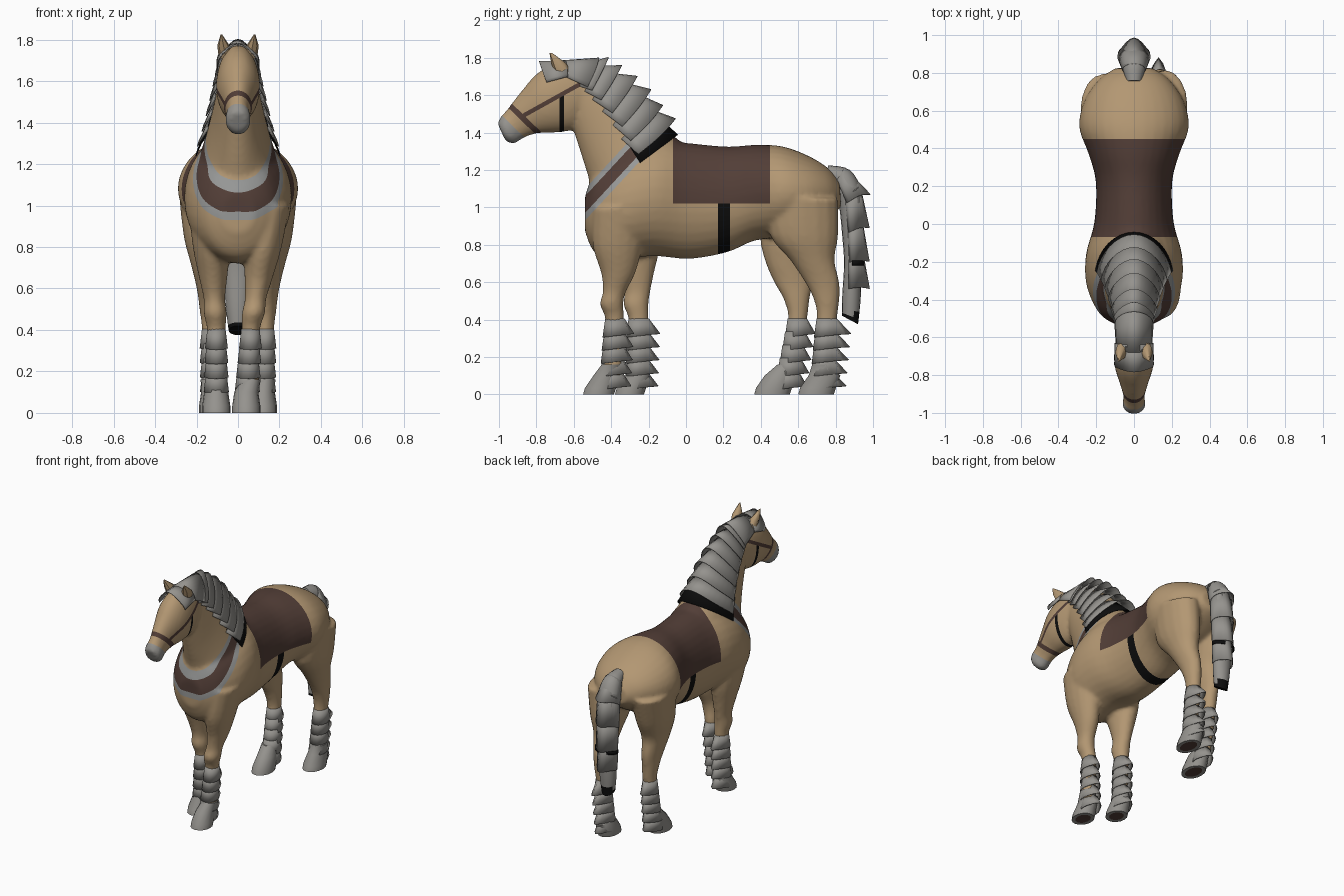
import bpy, bmesh, math
from mathutils import Vector

if "Cube" in bpy.data.objects:
    bpy.data.objects.remove(bpy.data.objects["Cube"])


def material(name, rgb):
    m = bpy.data.materials.new(name)
    m.diffuse_color = (*rgb, 1)
    m.use_nodes = True
    m.node_tree.nodes["Principled BSDF"].inputs["Base Color"].default_value = m.diffuse_color
    return m


TAN = material("tan coat", (0.45, 0.31, 0.17))
GREY = material("grey hair", (0.30, 0.29, 0.27))
BLACK = material("black", (0.004, 0.004, 0.004))
BROWN = material("brown leather", (0.085, 0.048, 0.038))
TRIM = material("light grey trim", (0.31, 0.315, 0.31))


# A station is (front y, front z, back y, back z, half width, x centre)
def ring(st, spike=(0, 0), arc=math.pi, n=16):
    yp, zp, yq, zq, w, x = (*st, 0)[:6]
    closed = arc >= math.pi
    pts = []
    for j in range(n if closed else n + 1):
        a = -arc + 2 * arc * j / n
        k = max(0, math.cos(a)) ** 5
        t = math.cos(a) / 2
        pts.append((x + w * math.sin(a), (yp + yq) / 2 + (yq - yp) * t + spike[0] * k,
                    (zp + zq) / 2 + (zq - zp) * t + spike[1] * k))
    return pts


def resample(sts, m=4):
    """Catmull-Rom curve through stations."""
    sts = [(*s, 0)[:6] for s in sts]
    out = []
    for i in range(len(sts) - 1):
        a, b, c, d = sts[max(i - 1, 0)], sts[i], sts[i + 1], sts[min(i + 2, len(sts) - 1)]
        for k in range(m):
            t = k / m
            out.append(tuple(0.5 * (2 * q + (r - p) * t + (2 * p - 5 * q + 4 * r - s) * t * t
                                    + (3 * q - p - 3 * r + s) * t ** 3)
                             for p, q, r, s in zip(a, b, c, d)))
    return out + [sts[-1]]


def skin(bm, rings, closed=True, cap=True):
    rows = [[bm.verts.new(p) for p in r] for r in rings]
    n = len(rows[0])
    for a, b in zip(rows, rows[1:]):
        for j in range(n if closed else n - 1):
            k = (j + 1) % n
            bm.faces.new((a[j], a[k], b[k], b[j]))
    if cap:
        bm.faces.new(rows[0])
        bm.faces.new(rows[-1])
        bmesh.ops.recalc_face_normals(bm, faces=bm.faces)


def finish(name, bm, mats):
    for f in bm.faces:
        f.smooth = True
    for e in bm.edges:
        e.smooth = e.calc_face_angle(0) < 0.7
    me = bpy.data.meshes.new(name)
    bm.to_mesh(me)
    bm.free()
    for m in mats:
        me.materials.append(m)
    ob = bpy.data.objects.new(name, me)
    bpy.context.collection.objects.link(ob)
    return ob


def loft(name, rings, mats, second=None):
    """Closed solid; faces passing the second() rule get the second colour."""
    bm = bmesh.new()
    skin(bm, rings)
    for f in bm.faces:
        f.material_index = int(bool(second and second(f)))
    return finish(name, bm, mats)


def plate(name, rings, closed, mat=GREY):
    """Thin overlapping tuft."""
    bm = bmesh.new()
    skin(bm, rings, closed, False)
    ob = finish(name, bm, [mat])
    s = ob.modifiers.new("thickness", 'SOLIDIFY')
    s.thickness, s.offset = 0.005, -1
    return ob


TORSO = [(-.54, .87, -.54, 1.06, .08), (-.485, .755, -.47, 1.22, .18), (-.36, .72, -.30, 1.32, .25),
         (-.18, .74, -.15, 1.355, .255), (.02, .725, .0, 1.345, .21), (.22, .76, .22, 1.325, .202),
         (.36, .82, .38, 1.335, .24), (.50, .84, .52, 1.325, .29), (.64, .88, .655, 1.275, .265),
         (.76, .95, .76, 1.21, .19), (.83, 1.0, .82, 1.14, .10)]
NECK = [(-.62, 1.50, -.53, 1.77, .08), (-.60, 1.41, -.42, 1.715, .095), (-.55, 1.25, -.26, 1.60, .125),
        (-.515, 1.12, -.13, 1.44, .165), (-.53, .97, .0, 1.33, .21)]
HEAD = [(-.56, 1.46, -.50, 1.74, .08), (-.60, 1.415, -.66, 1.775, .10), (-.70, 1.40, -.785, 1.725, .104),
        (-.80, 1.395, -.885, 1.615, .074), (-.87, 1.37, -.955, 1.525, .055),
        (-.92, 1.34, -.99, 1.485, .062), (-.965, 1.355, -1.008, 1.45, .045)]
# Leg levels shared by each pair: (z, half width), hip down to fetlock
FRONT = [(1.0, .10), (.8, .09), (.65, .068), (.55, .052), (.48, .056), (.38, .044), (.1, .044)]
BACK = [(1.05, .12), (.85, .108), (.72, .082), (.6, .06), (.5, .052), (.38, .044), (.1, .044)]


def leg_rows(levels, fronts, backs, x_top, x_low):
    """Stations with x easing in from shoulder or hip to fetlock."""
    rows = []
    for (z, w), f, b in zip(levels, fronts, backs):
        t = min(1, (levels[0][0] - z) / .62)
        rows.append((f, z, b, z, w, x_top + (x_low - x_top) * t))
    return rows


# name: stations, hoof toe, heel and x, tuft length
LEGS = {
    "front_right": (leg_rows(FRONT, (-.50, -.50, -.455, -.445, -.46, -.43, -.45),
                             (-.2, -.23, -.27, -.32, -.335, -.33, -.345), .15, .06), -.55, -.385, .04, .04),
    "front_left": (leg_rows(FRONT, (-.46, -.42, -.36, -.33, -.335, -.305, -.31),
                            (-.16, -.14, -.17, -.19, -.2, -.2, -.21), -.14, -.104), -.38, -.225, -.105, .05),
    "back_right": (leg_rows(BACK, (.44, .45, .555, .635, .685, .70, .675),
                            (.815, .815, .795, .82, .82, .805, .78), .165, .13), .60, .79, .12, .065),
    "back_left": (leg_rows(BACK, (.42, .395, .42, .47, .525, .545, .49),
                           (.80, .73, .67, .675, .66, .645, .60), -.165, -.13), .365, .555, -.12, .035),
}

# Horse body: lofted parts fused into one skin
bm = bmesh.new()
for part in (TORSO, NECK, HEAD):
    skin(bm, [ring(s, n=32) for s in resample(part)])
for rows, *_ in LEGS.values():
    skin(bm, [ring(s) for s in resample(rows)])
body = finish("horse_body", bm, [])
r = body.modifiers.new("fuse", 'REMESH')
r.mode, r.voxel_size = 'VOXEL', 0.013
s = body.modifiers.new("soften", 'SMOOTH')
s.factor, s.iterations = 0.5, 5
fused = bpy.data.meshes.new_from_object(body.evaluated_get(bpy.context.evaluated_depsgraph_get()))
body.modifiers.clear()
body.data = fused

# Painted tack: cut the skin along edges, then colour by rule
COLLAR = (-.05, -.01, .08, .12)
cuts = [((0, y, 0), (0, 1, 0)) for y in (-.07, .45, .17, .235, -.677, -.653)]
cuts += [((0, 0, 1.02), (0, 0, 1))]
cuts += [((0, -.54, .98 + t), (0, -1.08, 1)) for t in COLLAR]
cuts += [((0, -.7 * s / 1.0084, -.72 * s / 1.0084), (0, -.7, -.72)) for s in (-.468, -.438, -.385)]
cuts += [((0, -.87, 1.49 + t), (0, -.556, 1)) for t in (-.013, .013)]
bm = bmesh.new()
bm.from_mesh(body.data)
for co, no in cuts:
    bmesh.ops.bisect_plane(bm, geom=bm.verts[:] + bm.edges[:] + bm.faces[:], dist=1e-5,
                           plane_co=co, plane_no=Vector(no).normalized())


def coat(c):
    x, y, z = c
    if y < -.56 and z > 1.33:  # head: muzzle and bridle
        s = -.7 * y - .72 * z
        if s > -.385:
            return 1
        if -.468 < s < -.438:
            return 3
        if y > -.87 and abs(z - 1.49 - .556 * (y + .87)) < .013:
            return 3
        return 2 if abs(y + .665) < .012 and z < 1.60 else 0
    if -.07 < y < .45 and z > 1.02:  # saddle cloth
        return 3
    if .17 < y < .235 and z < 1.02:  # girth
        return 2
    t = z - .98 - 1.08 * (y + .54)
    if y < -.12 and z > .85 and COLLAR[0] < t < COLLAR[3]:  # chest collar
        return 3 if COLLAR[1] < t < COLLAR[2] else 4
    return 0


for f in bm.faces:
    f.smooth = True
    f.material_index = coat(f.calc_center_median())
bm.to_mesh(body.data)
bm.free()
for m in (TAN, GREY, BLACK, BROWN, TRIM):
    body.data.materials.append(m)

# Hooves with brown soles, and feathered lower legs
for leg, (rows, toe, heel, hx, tuft) in LEGS.items():
    (f0, _, b0, _, _, x0), (f1, _, b1, _, _, x1) = rows[-2:]
    loft(leg + "_hoof", [ring(s) for s in ((f1, .16, b1, .16, .05, x1), (toe + .055, .10, heel + .035, .10, .058, hx),
                                           (toe + .01, .035, heel + .01, .03, .068, hx), (toe, 0, heel, 0, .068, hx),
                                           (toe + .025, .001, heel - .025, .001, .045, hx))],
         [GREY, BROWN], lambda f: len(f.verts) > 4 and f.normal.z < -.7)
    for i in range(5):
        t, z = i / 4, .405 - .07 * i
        f, b, x = f0 + (f1 - f0) * t, b0 + (b1 - b0) * t, x0 + (hx - x0) * t
        top = ring((f - .002, z, b + .002, z, .045 + .008 * t, x), n=14)
        low = ring((f - .016, z - .10, b + .013, z - .085, .056 + .008 * t, x), (tuft, .005), n=14)
        plate(f"{leg}_feather_{i + 1}", [top, low], True)

# Mane: overlapping tufts draped over the neck
neck = resample(NECK)


def drape(i, out, wide):
    yp, zp, yq, zq, w, x = neck[i]
    return (yp, zp, yq + out * .7, zq + out * .7, w + wide, x)


plate("mane_crown", [ring((-.65, 1.58, -.68, 1.785, .098), arc=1.3),
                     ring(drape(2, .03, .02), (0, .03), 1.4)], False)
for k in range(6):
    plate(f"mane_tuft_{k + 1}", [ring(drape(2 * k, .008, .005), arc=1.5),
                                 ring(drape(2 * k + 3, .035, .024), (.015, .045), arc=1.4)], False)
plate("mane_underside", [ring(drape(10, .005, .004), arc=1.42),
                         ring(drape(14, .02, .018), arc=1.42)], False, BLACK)
# Forelock between the ears
plate("forelock", [ring((-.72, 1.60, -.775, 1.748, .105), (-.01, .035), 1.65),
                   ring((-.62, 1.60, -.64, 1.785, .104), arc=1.5)], False)

# Ears
for name, s in (("right_ear", 1), ("left_ear", -1)):
    loft(name, [ring(st, n=8) for st in ((-.70, 1.71, -.61, 1.71, .034, .058 * s),
                                         (-.72, 1.77, -.64, 1.77, .03, .07 * s),
                                         (-.73, 1.825, -.715, 1.825, .004, .08 * s))], [TAN])

# Tail with overlapping tufts, a dark band and a dark tip
TAIL = [(.75, 1.15, .76, 1.225, .04), (.80, 1.10, .875, 1.20, .065), (.82, 1.0, .94, 1.08, .078),
        (.835, .85, .935, .90, .076), (.845, .70, .935, .72, .07), (.835, .52, .935, .53, .06),
        (.835, .42, .92, .375, .045)]
tail = resample(TAIL)
loft("tail", [ring(s) for s in tail], [GREY, BLACK], lambda f: f.calc_center_median().z < .43)
for k, i in enumerate((3, 7, 11, 14)):
    a, b = tail[i], tail[i + 5]
    plate(f"tail_tuft_{k + 1}", [ring((a[0], a[1], a[2] + .003, a[3], a[4] + .004), arc=2),
                                 ring((b[0], b[1], b[2] + .012, b[3], b[4] + .010), (.035, -.01), 2)], False)
plate("tail_band", [ring((.845, z, .953, z, .086), arc=1.8) for z in (.715, .69)], False, BLACK)
